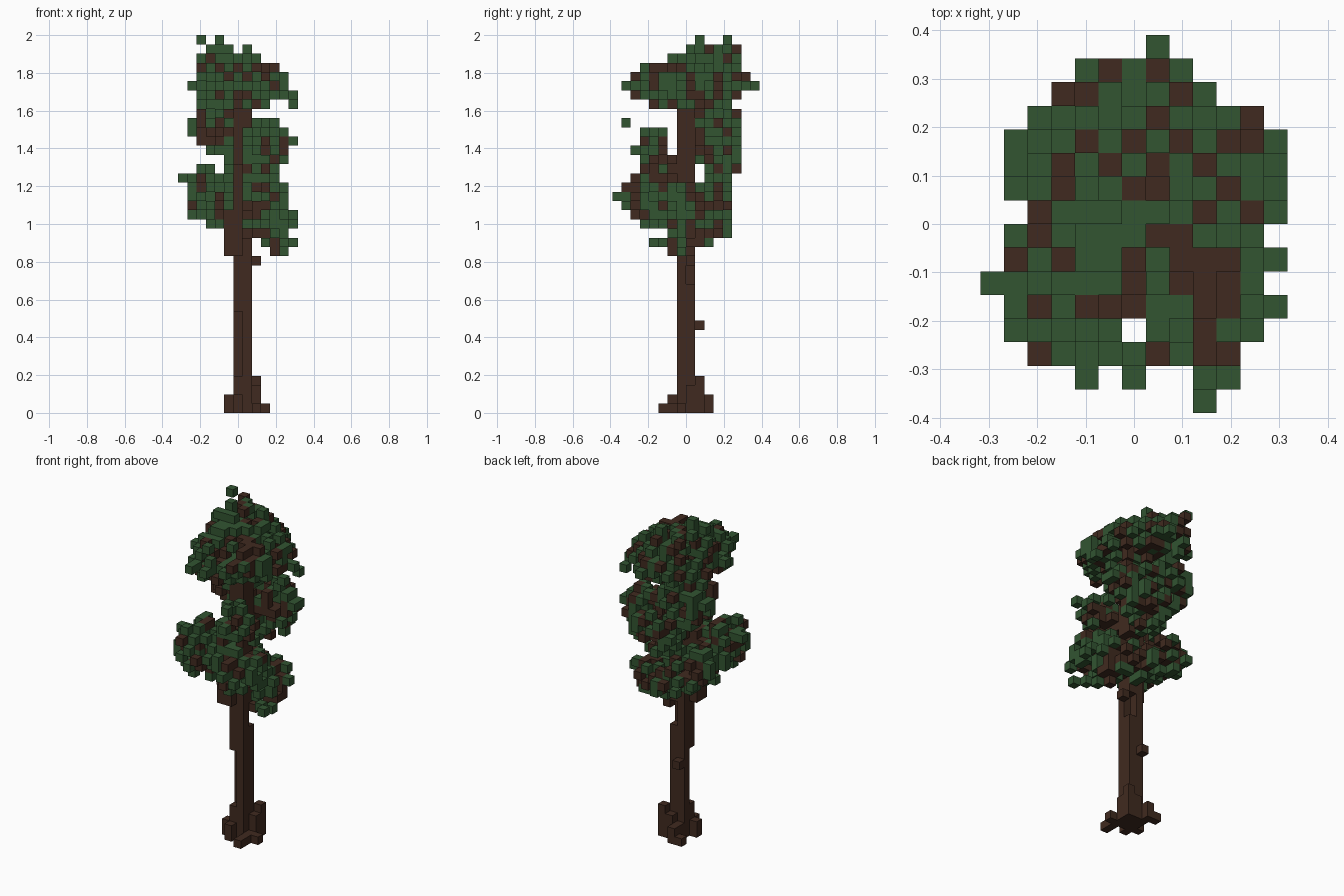
import bpy
import random
from mathutils import Vector

random.seed(5)
SIZE = (13, 16, 41)          # block grid in x, y, z
V = 2 / SIZE[2]              # edge of one block

if "Cube" in bpy.data.objects:
    bpy.data.objects.remove(bpy.data.objects["Cube"])


def make_material(name, color):
    mat = bpy.data.materials.new(name)
    mat.use_nodes = True
    mat.diffuse_color = (*color, 1)
    mat.node_tree.nodes["Principled BSDF"].inputs["Base Color"].default_value = (*color, 1)
    return mat


bark = make_material("bark brown", (0.051, 0.023, 0.014))
green = make_material("leaf green", (0.032, 0.089, 0.031))

cells = {}                   # block position -> part name


def put(part, cell):
    if all(0 <= c < s for c, s in zip(cell, SIZE)):
        cells.setdefault(tuple(cell), part)


def column(part, i, j, low, high):
    for k in range(low, high + 1):
        put(part, (i, j, k))


def branch(start, end):
    a, b = Vector(start), Vector(end)
    steps = int((b - a).length) + 1
    for n in range(steps + 1):
        put("branches", [round(c) for c in a.lerp(b, n / steps)])


def clump(center, radius):
    """Loose ellipsoid of separate leaf blocks with twigs showing through."""
    lo = [int(c - r) for c, r in zip(center, radius)]
    hi = [int(c + r) + 2 for c, r in zip(center, radius)]
    for i in range(lo[0], hi[0]):
        for j in range(lo[1], hi[1]):
            for k in range(lo[2], hi[2]):
                d = sum(((p - c) / r) ** 2 for p, c, r in zip((i, j, k), center, radius))
                if d > 1.0 or (i, j, k) in tried:
                    continue
                tried.add((i, j, k))
                # neighbouring blocks alternate so the foliage stays airy
                if random.random() < (0.72 if (i + j + k) % 2 else 0.26):
                    twig = random.random() < (0.55 if d < 0.6 else 0.27)
                    put("twigs" if twig else "leaves", (i, j, k))


# trunk: four columns with chipped corners, stepping sideways in the crown
for low, high in ((0, 3), (11, 18)):
    column("trunk", 6, 7, low, high)
column("trunk", 7, 7, 0, 18)
column("trunk", 6, 8, 0, 18)
for low, high in ((0, 13), (17, 18)):
    column("trunk", 7, 8, low, high)
for i in (5, 6):
    for j in (6, 7):
        column("trunk", i, j, 17, 25)
for i in (6, 7):
    for j in (7, 8):
        column("trunk", i, j, 25, 34)

# flared roots
for i, j, top in ((8, 9, 3), (8, 8, 2), (7, 9, 2), (5, 7, 1), (6, 6, 1),
                  (8, 6, 0), (8, 5, 0), (9, 7, 0), (8, 7, 0), (6, 9, 1), (5, 10, 0),
                  (6, 10, 1)):
    column("roots", i, j, 0, top)

# broken twig stubs on the trunk
put("stubs", (6, 9, 9))
put("stubs", (8, 8, 16))

# foliage clumps: centre and radii in blocks
clumps = [
    ((6.4, 7.8, 35.2), (5.6, 7, 2.7)),     # crown
    ((5, 9.5, 37.4), (3.7, 4.4, 1.8)),     # crown cap
    ((4.2, 10, 31), (3.4, 3.2, 3.6)),      # back left middle
    ((7.5, 11, 27.5), (3.4, 2.3, 4)),      # back middle
    ((8.4, 4, 27), (2.7, 2.3, 3.7)),       # front right middle
    ((10, 10.2, 28.5), (2.3, 2.2, 2.7)),   # back right middle
    ((2.9, 5, 23.5), (2.9, 3.7, 3.3)),     # low front left
    ((3.4, 9.8, 21.8), (2.8, 2.7, 2.8)),   # low back left
    ((10, 8.8, 19.5), (2.4, 3, 2.4)),      # low right
    ((8.8, 4, 22.6), (2.8, 3.6, 2.9)),     # low front right
    ((6.8, 9.8, 20), (3, 2.5, 2.3)),       # low back
]
for center, radius in clumps:
    z = max(min(center[2] - 1.5, 34), 18)
    branch((6, 7, z), center)
tried = set()
for center, radius in clumps:
    clump(center, radius)

# outlying leaf and twig tips
tips = [(2, 12, 40), (4, 9, 40), (7, 11, 39), (4, 12, 39), (3, 8, 39),
        (7, 15, 35), (6, 14, 35), (0, 5, 25), (9, 0, 23), (9, 1, 23),
        (12, 8, 33), (12, 10, 34), (12, 11, 33), (12, 11, 29), (12, 6, 21),
        (12, 4, 18), (11, 5, 18), (11, 7, 17), (9, 1, 31), (1, 10, 31),
        (4, 1, 35), (6, 1, 35), (3, 10, 28), (2, 9, 29), (4, 5, 20)]
for tip in tips:
    put("leaves", tip)
for tip in ((3, 13, 39), (4, 11, 39), (5, 10, 39), (10, 8, 17), (7, 14, 35), (4, 9, 20)):
    put("twigs", tip)


def build(part, mat, separate):
    """Mesh of one part: separate whole blocks, or a welded skin without inner faces."""
    verts, faces = {}, []
    for cell in (c for c, p in cells.items() if p == part):
        for axis in range(3):
            u, w = (axis + 1) % 3, (axis + 2) % 3
            for side in (0, 1):
                near = list(cell)
                near[axis] += 2 * side - 1
                if not separate and tuple(near) in cells:
                    continue
                ring = []
                for du, dw in ((0, 0), (1, 0), (1, 1), (0, 1)):
                    p = list(cell)
                    p[axis] += side
                    p[u] += du
                    p[w] += dw
                    key = (tuple(p), cell if separate else None)
                    ring.append(verts.setdefault(key, len(verts)))
                faces.append(ring if side else ring[::-1])
    points = [((x - SIZE[0] / 2) * V, (y - SIZE[1] / 2) * V, z * V) for (x, y, z), _ in verts]
    mesh = bpy.data.meshes.new(part)
    mesh.from_pydata(points, [], faces)
    mesh.materials.append(mat)
    mesh.update()
    bpy.context.collection.objects.link(bpy.data.objects.new(part, mesh))


for part in ("trunk", "roots", "stubs", "branches", "twigs"):
    build(part, bark, False)
build("leaves", green, True)
